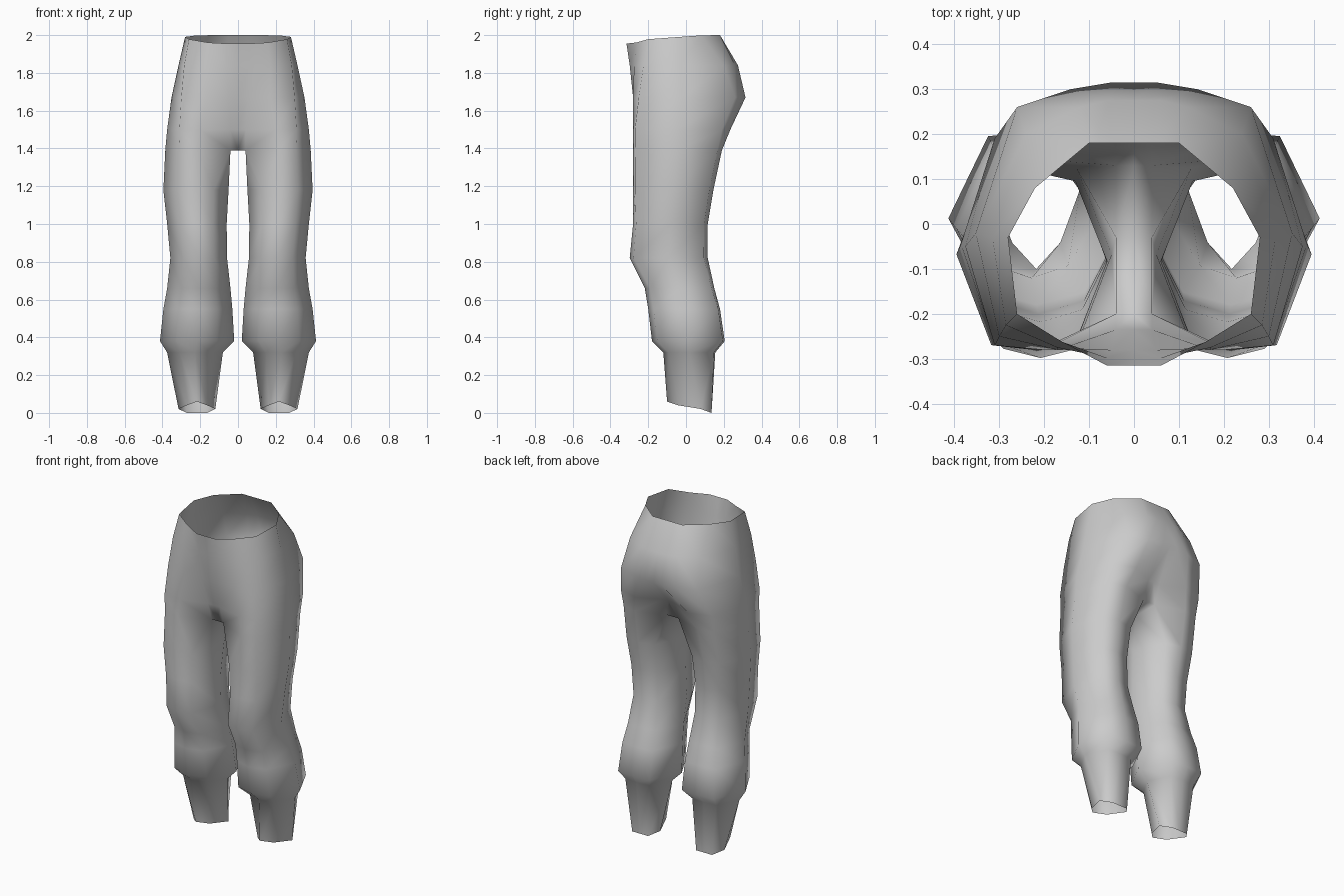
import bpy, bmesh
from mathutils import Vector

cube = bpy.data.objects.get("Cube")
if cube:
    bpy.data.objects.remove(cube, do_unlink=True)

cloth = bpy.data.materials.new("grey_cloth")
cloth.use_nodes = True
cloth.diffuse_color = (0.6, 0.6, 0.6, 1)
cloth.node_tree.nodes["Principled BSDF"].inputs["Base Color"].default_value = cloth.diffuse_color

bm = bmesh.new()


def add_ring(points):
    return [bm.verts.new(Vector(p)) for p in points]


def bridge(lower, upper, closed):
    """Join two rings of equal length with quads."""
    count = len(lower)
    for i in range(count if closed else count - 1):
        j = (i + 1) % count
        bm.faces.new((lower[i], lower[j], upper[j], upper[i]))


def leg_points(z, inner, outer, front, back, corner_front, corner_back):
    """Eight points, from front inner round the outside to the inner thigh."""
    cx, cy = (inner + outer) / 2, (front + back) / 2
    hx, hy = (outer - inner) / 2, (back - front) / 2
    shape = [(-.55, -corner_front), (0, -1), (.55, -corner_front), (1, 0),
             (.55, corner_back), (0, 1), (-.55, corner_back), (-1, 0)]
    return [(cx + u * hx, cy + v * hy, z) for u, v in shape]


# Leg: height, inner x, outer x, front y, back y, corner fullness
leg_profile = [
    (0, .12, .315, -.10, .135, .5, 1),
    (.32, .08, .375, -.12, .155, .8, .95),
    (.38, .02, .413, -.18, .205, .85, .95),
    (.55, .03, .395, -.20, .18, .85, .95),
    (.66, .04, .375, -.218, .15, .85, .92),
    (.82, .058, .358, -.298, .115, .9, .9),
    (1, .06, .375, -.28, .115, .92, .9),
    (1.18, .05, .395, -.28, .145, .95, .9),
    (1.39, .04, .385, -.28, .19, .96, .9),
]
rings = [leg_points(*row) for row in leg_profile]

# Hem rises to a notch over the instep
rings[0] = [(x, y + (.06 if abs(y - .0175) < .01 else 0), max(0, (.08 - y) / 3))
            for x, y, z in rings[0]]

# Top of the leg pulls in to the crotch seam
top = rings[-1]
top[0], top[6], top[7] = (.04, -.2, 1.39), (.04, .13, 1.39), (.04, -.03, 1.39)

leg = [add_ring(r) for r in rings]
for lower, upper in zip(leg, leg[1:]):
    bridge(lower, upper, True)

# Crotch strip along the middle
seam = [leg[-1][0], leg[-1][7], leg[-1][6]]
centre = add_ring([(0, v.co.y, v.co.z) for v in seam])
bridge(seam, centre, False)

# Hips and waist: open half sections from front centre to back centre
hip_sections = [
    (1.5, [(.04, -.235), (.2, -.28), (.31, -.27), (.375, -.05),
           (.31, .19), (.18, .235), (.04, .17)]),
    (1.67, [(.05, -.28), (.17, -.28), (.3, -.25), (.352, -.02),
            (.26, .26), (.14, .3), (.05, .315)]),
    (1.84, [(.06, -.298), (.17, -.275), (.285, -.225), (.315, -.03),
            (.24, .2), (.12, .26), (.06, .275)]),
    (2, [(.06, -.315), (.16, -.262), (.26, -.2), (.28, -.03),
         (.22, .08), (.1, .18), (.05, .18)]),
]
previous = [centre[0]] + leg[-1][:7] + [centre[2]]
for z, section in hip_sections:
    outline = [(0, section[0][1])] + section + [(0, section[-1][1])]
    dip = .09 if z == 2 else 0          # waistband dips at the front
    current = add_ring([(x, y, z - dip * max(0, .1 - y) ** 1.0 * (1.2 if y < -.25 else .8))
                        for x, y in outline])
    bridge(previous, current, False)
    previous = current

bmesh.ops.recalc_face_normals(bm, faces=bm.faces)
# Outermost face must point outward
side = max(bm.faces, key=lambda f: f.calc_center_median().x)
if side.normal.x < 0:
    bmesh.ops.reverse_faces(bm, faces=bm.faces)

mesh = bpy.data.meshes.new("trousers")
bm.to_mesh(mesh)
bm.free()
mesh.materials.append(cloth)
trousers = bpy.data.objects.new("trousers", mesh)
bpy.context.collection.objects.link(trousers)
for face in mesh.polygons:
    face.use_smooth = True

# Other half
mirror = trousers.modifiers.new("mirror", "MIRROR")
mirror.use_clip = True
mirror.merge_threshold = .001
